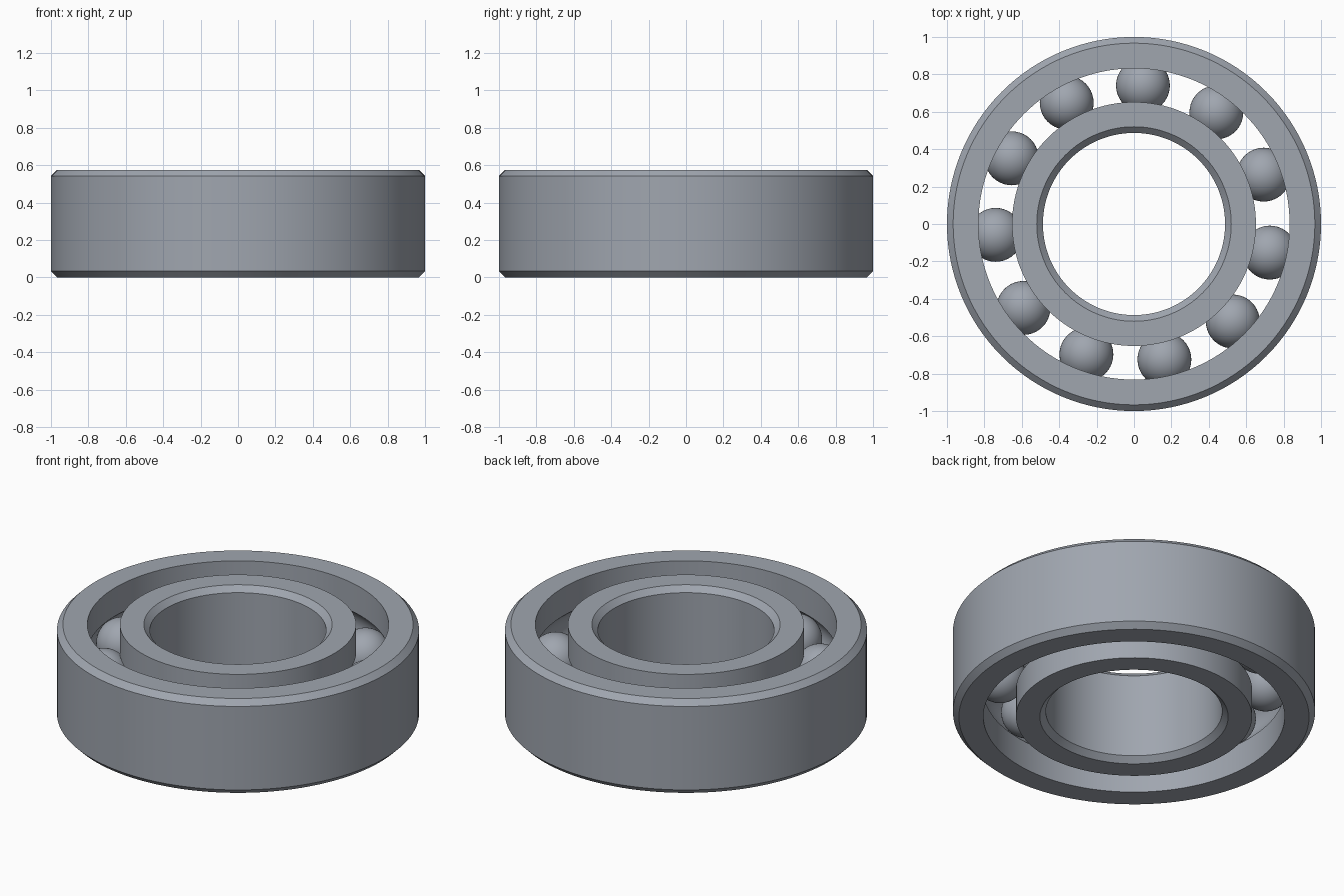
import bpy, bmesh, math
from mathutils import Matrix, Vector

if "Cube" in bpy.data.objects:
    bpy.data.objects.remove(bpy.data.objects["Cube"], do_unlink=True)

HEIGHT, CHAMFER = 0.575, 0.033
BORE, INNER_LIP, OUTER_LIP, RIM = 0.487, 0.652, 0.832, 1.0
PITCH, BALL, GROOVE = 0.742, 0.144, 0.146
COUNT, START = 11, math.radians(86.3)
MID = HEIGHT / 2

# Brushed steel shared by every part
steel = bpy.data.materials.new("steel_grey")
steel.use_nodes = True
colour = (0.35, 0.38, 0.43, 1)
steel.diffuse_color = colour
steel.node_tree.nodes["Principled BSDF"].inputs["Base Color"].default_value = colour


def add_object(name, bm):
    mesh = bpy.data.meshes.new(name)
    bm.to_mesh(mesh)
    bm.free()
    mesh.materials.append(steel)
    obj = bpy.data.objects.new(name, mesh)
    bpy.context.collection.objects.link(obj)
    return obj


def smooth(obj, angle):
    bpy.ops.object.select_all(action="DESELECT")
    obj.select_set(True)
    bpy.context.view_layer.objects.active = obj
    bpy.ops.object.shade_smooth_by_angle(angle=math.radians(angle))


def race_profile(wall, lip, side):
    """Cross-section: chamfered plain wall, and a lip with a ball groove."""
    inset = wall + side * CHAMFER
    points = [(lip, 0), (inset, 0), (wall, CHAMFER),
              (wall, HEIGHT - CHAMFER), (inset, HEIGHT), (lip, HEIGHT)]
    limit = math.acos(abs(lip - PITCH) / GROOVE)
    steps = 14
    for i in range(steps + 1):
        a = limit * (1 - 2 * i / steps)
        points.append((PITCH - side * GROOVE * math.cos(a), MID + GROOVE * math.sin(a)))
    return points


def ring(name, profile, segments=128):
    """Revolve a closed cross-section about the z axis."""
    bm = bmesh.new()
    loops = []
    for s in range(segments):
        a = math.tau * s / segments
        loops.append([bm.verts.new((r * math.cos(a), r * math.sin(a), z)) for r, z in profile])
    n = len(profile)
    for s in range(segments):
        here, after = loops[s], loops[(s + 1) % segments]
        for i in range(n):
            j = (i + 1) % n
            bm.faces.new((here[i], after[i], after[j], here[j]))
    bmesh.ops.recalc_face_normals(bm, faces=bm.faces)
    smooth(add_object(name, bm), 25)


# Inner and outer races
ring("inner_race", race_profile(BORE, INNER_LIP, 1))
ring("outer_race", race_profile(RIM, OUTER_LIP, -1))

# Balls evenly spaced in the groove
for k in range(COUNT):
    a = START + math.tau * k / COUNT
    centre = Vector((PITCH * math.cos(a), PITCH * math.sin(a), MID))
    bm = bmesh.new()
    bmesh.ops.create_uvsphere(bm, u_segments=40, v_segments=24, radius=BALL,
                              matrix=Matrix.Translation(centre))
    smooth(add_object(f"ball_{k + 1}", bm), 40)
